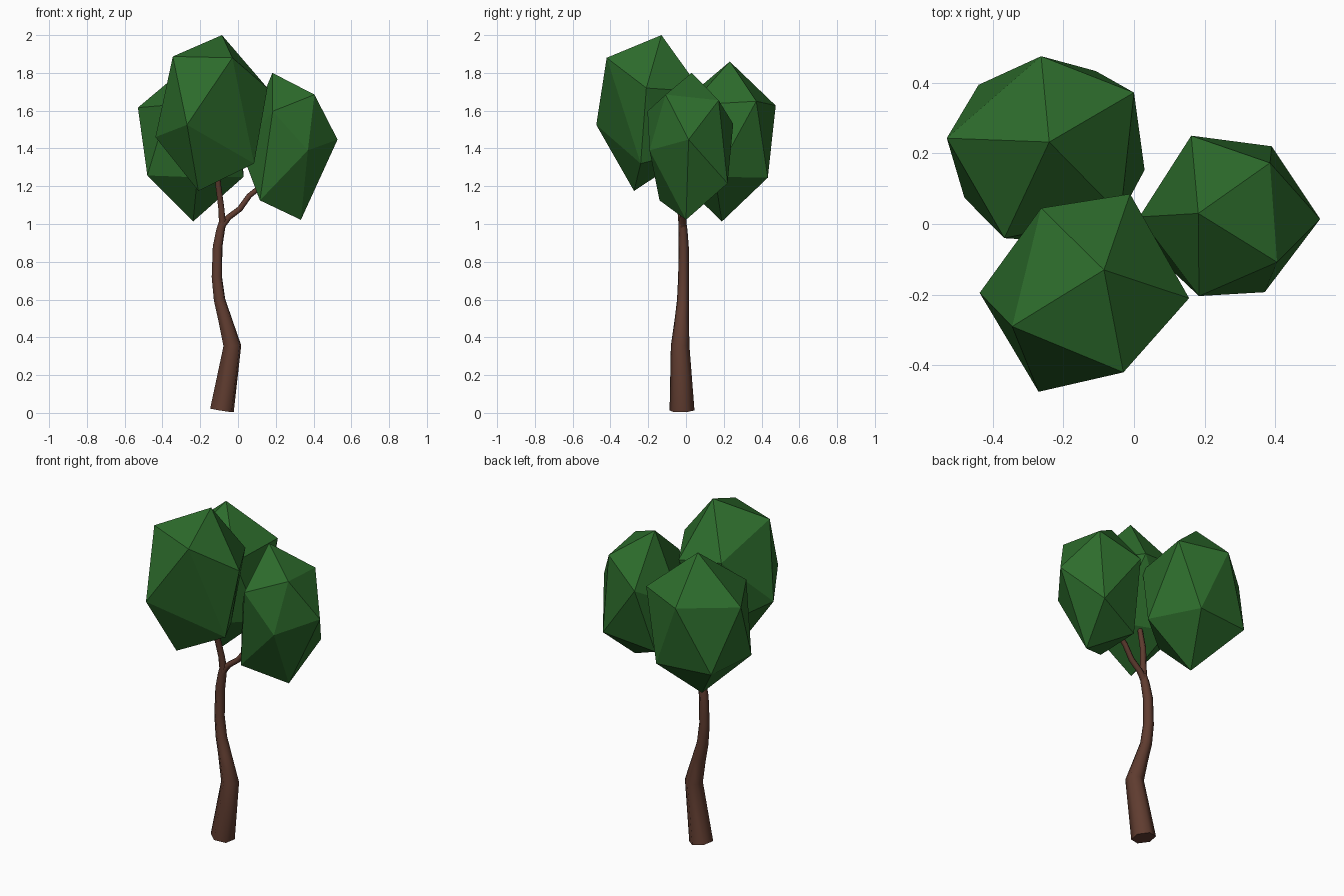
import bpy, bmesh, math


def material(name, rgb):
    m = bpy.data.materials.new(name)
    m.diffuse_color = (*rgb, 1)
    return m


GREEN = material("leaf_green", (0.026, 0.15, 0.025))
BROWN = material("bark_brown", (0.115, 0.045, 0.029))


def foliage(name, points):
    """Flat-faced, irregular 20-sided leaf clump."""
    bm = bmesh.new()
    for p in points:
        bm.verts.new(p)
    bmesh.ops.convex_hull(bm, input=bm.verts[:])
    loose = [v for v in bm.verts if not v.link_faces]
    bmesh.ops.delete(bm, geom=loose, context='VERTS')
    bmesh.ops.recalc_face_normals(bm, faces=bm.faces[:])
    me = bpy.data.meshes.new(name)
    bm.to_mesh(me)
    bm.free()
    me.materials.append(GREEN)
    bpy.context.collection.objects.link(bpy.data.objects.new(name, me))


def limb(name, path):
    """Tapered six-sided tube along (x, y, z, radius) points."""
    cu = bpy.data.curves.new(name, 'CURVE')
    cu.dimensions = '3D'
    cu.bevel_depth = 1
    cu.bevel_resolution = 1
    cu.use_fill_caps = True
    sp = cu.splines.new('POLY')
    sp.points.add(len(path) - 1)
    for pt, (x, y, z, r) in zip(sp.points, path):
        pt.co = (x, y, z, 1)
        pt.radius = r
    cu.materials.append(BROWN)
    ob = bpy.data.objects.new(name, cu)
    bpy.context.collection.objects.link(ob)
    bpy.ops.object.select_all(action='DESELECT')
    ob.select_set(True)
    bpy.context.view_layer.objects.active = ob
    bpy.ops.object.convert(target='MESH')
    bpy.ops.object.shade_smooth_by_angle(angle=math.radians(65))


# Trunk and the two branches
limb("trunk", [(-.085, -.021, .013, .067), (-.03, -.031, .355, .05),
               (-.07, -.022, .50, .038), (-.098, -.016, .60, .032),
               (-.112, -.013, .72, .029), (-.108, -.012, .88, .027),
               (-.092, -.016, .97, .024), (-.077, -.02, 1.03, .019)])
limb("front_branch", [(-.082, -.018, .99, .021), (-.088, -.028, 1.08, .018),
                      (-.105, -.05, 1.21, .017), (-.115, -.09, 1.36, .014)])
limb("right_branch", [(-.085, -.018, .99, .02), (-.05, -.015, 1.035, .018),
                      (.01, -.01, 1.08, .017), (.06, -.003, 1.15, .016),
                      (.11, .004, 1.19, .015), (.19, .01, 1.24, .012)])

# Leaf clumps
foliage("front_foliage", [
    (-.085, -.13, 2.0), (-.345, -.29, 1.887), (-.03, -.42, 1.88),
    (.156, -.21, 1.72), (-.011, .085, 1.70), (-.263, .045, 1.73),
    (-.27, -.475, 1.525), (-.437, -.195, 1.46), (.085, -.24, 1.32),
    (-.25, -.01, 1.35), (.04, -.12, 1.35), (-.21, -.275, 1.175)])
foliage("right_foliage", [
    (.182, .03, 1.80), (.162, .25, 1.53), (.385, .173, 1.655),
    (.405, -.108, 1.685), (.184, -.204, 1.597), (.015, .02, 1.395),
    (.37, -.193, 1.39), (.527, .014, 1.447), (.39, .22, 1.215),
    (.116, -.14, 1.125), (.11, .13, 1.14), (.333, 0, 1.022)])
foliage("back_foliage", [
    (-.24, .232, 1.86), (-.263, .475, 1.627), (0, .372, 1.65),
    (-.53, .243, 1.616), (-.367, -.04, 1.63), (-.038, .026, 1.63),
    (-.44, .394, 1.25), (-.108, .433, 1.245), (.03, .153, 1.25),
    (-.48, .074, 1.257), (-.215, -.05, 1.247), (-.238, .19, 1.013)])
